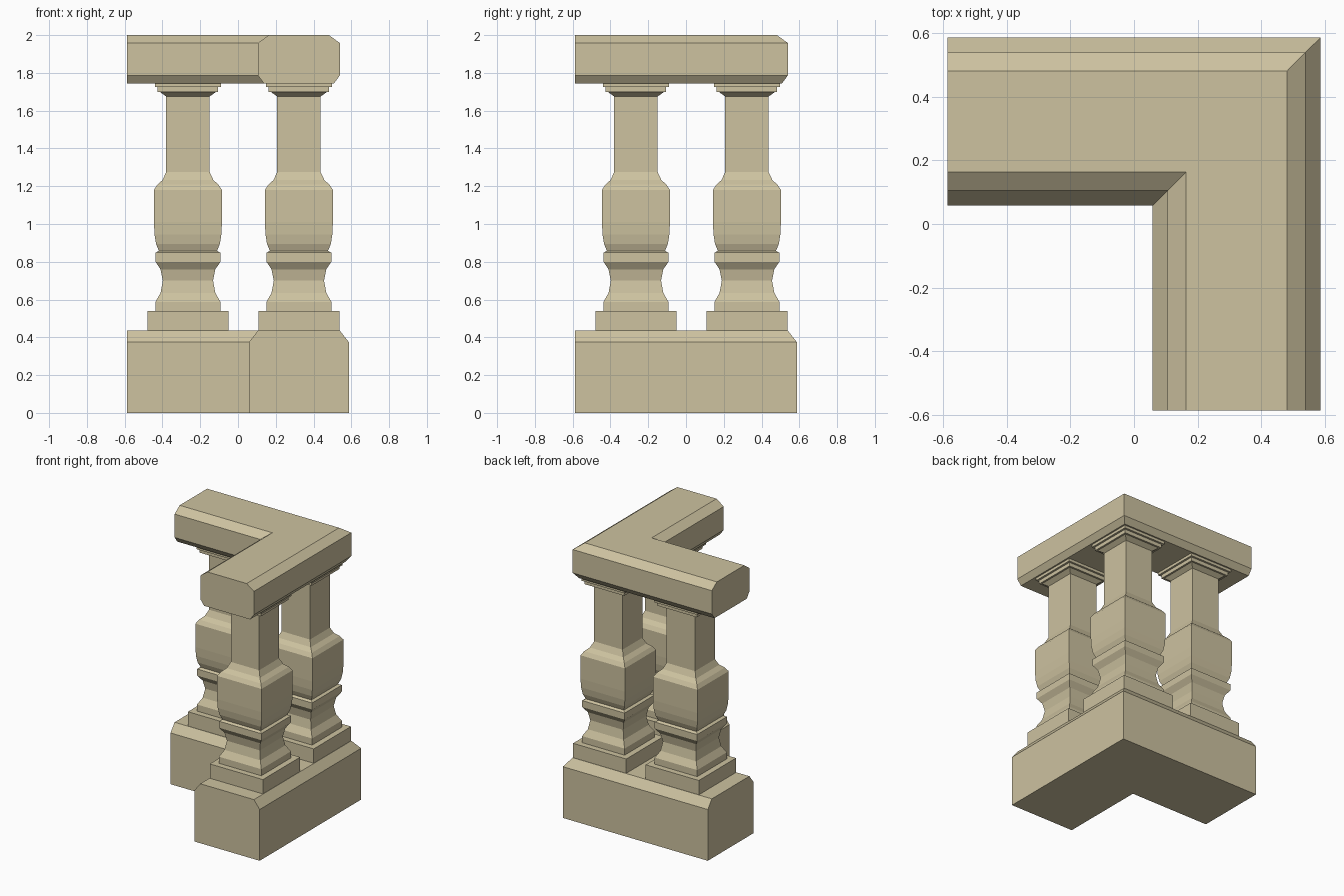
import bpy, bmesh

if "Cube" in bpy.data.objects:
    bpy.data.objects.remove(bpy.data.objects["Cube"])

stone = bpy.data.materials.new("sandstone")
stone.diffuse_color = (0.61, 0.54, 0.35, 1)
stone.use_nodes = True
stone.node_tree.nodes["Principled BSDF"].inputs["Base Color"].default_value = stone.diffuse_color

MID = 0.3225    # centre line of both arms
END = -0.587    # flat ends of the arms


def loft(name, rings, wrap, location=(0, 0, 0)):
    """Skin a list of equal-length rings and cap both ends."""
    bm = bmesh.new()
    loops = [[bm.verts.new(p) for p in ring] for ring in rings]
    n = len(loops[0])
    for a, b in zip(loops, loops[1:]):
        for i in range(n):
            j = (i + 1) % n
            bm.faces.new((a[i], a[j], b[j], b[i]))
    bm.faces.new(loops[0])
    bm.faces.new(loops[-1])
    bmesh.ops.recalc_face_normals(bm, faces=bm.faces)
    mesh = bpy.data.meshes.new(name)
    bm.to_mesh(mesh)
    bm.free()
    mesh.materials.append(stone)
    obj = bpy.data.objects.new(name, mesh)
    obj.location = location
    bpy.context.collection.objects.link(obj)
    return obj


def mitred_l(name, half_profile):
    """Sweep a symmetric section (half width, z) round the L with a mitred corner."""
    section = half_profile + [(-w, z) for w, z in reversed(half_profile)]
    rings = [
        [(END, MID + w, z) for w, z in section],
        [(MID + w, MID + w, z) for w, z in section],
        [(MID + w, END, z) for w, z in section],
    ]
    return loft(name, rings, True)


def square_baluster(name, x, y):
    rings = [[(-w, -w, z), (w, -w, z), (w, w, z), (-w, w, z)] for w, z in BALUSTER]
    return loft(name, rings, True, (x, y, 0))


# Baluster silhouette: half width, height
BALUSTER = [
    (0.215, 0.435), (0.215, 0.54),                                   # plinth
    (0.172, 0.54), (0.172, 0.588), (0.145, 0.635), (0.133, 0.70),    # lower waist
    (0.145, 0.76), (0.172, 0.80),
    (0.172, 0.848), (0.154, 0.858),                                  # collar
    (0.169, 0.895), (0.177, 0.945), (0.18, 1.01), (0.18, 1.18),      # belly
    (0.162, 1.208), (0.135, 1.232), (0.115, 1.275),                  # shoulder
    (0.115, 1.675), (0.147, 1.698),                                  # shaft
    (0.16, 1.698), (0.16, 1.725), (0.175, 1.725), (0.175, 1.745),    # capital
]

# Base and handrail
mitred_l("base", [(0.264, 0), (0.264, 0.375), (0.217, 0.435)])
mitred_l("handrail", [(0.186, 1.745), (0.217, 1.787), (0.217, 1.958), (0.159, 2.0)])

# Three balusters: corner and one on each arm
square_baluster("corner_baluster", MID, MID)
square_baluster("left_baluster", -0.265, MID)
square_baluster("front_baluster", MID, -0.265)
